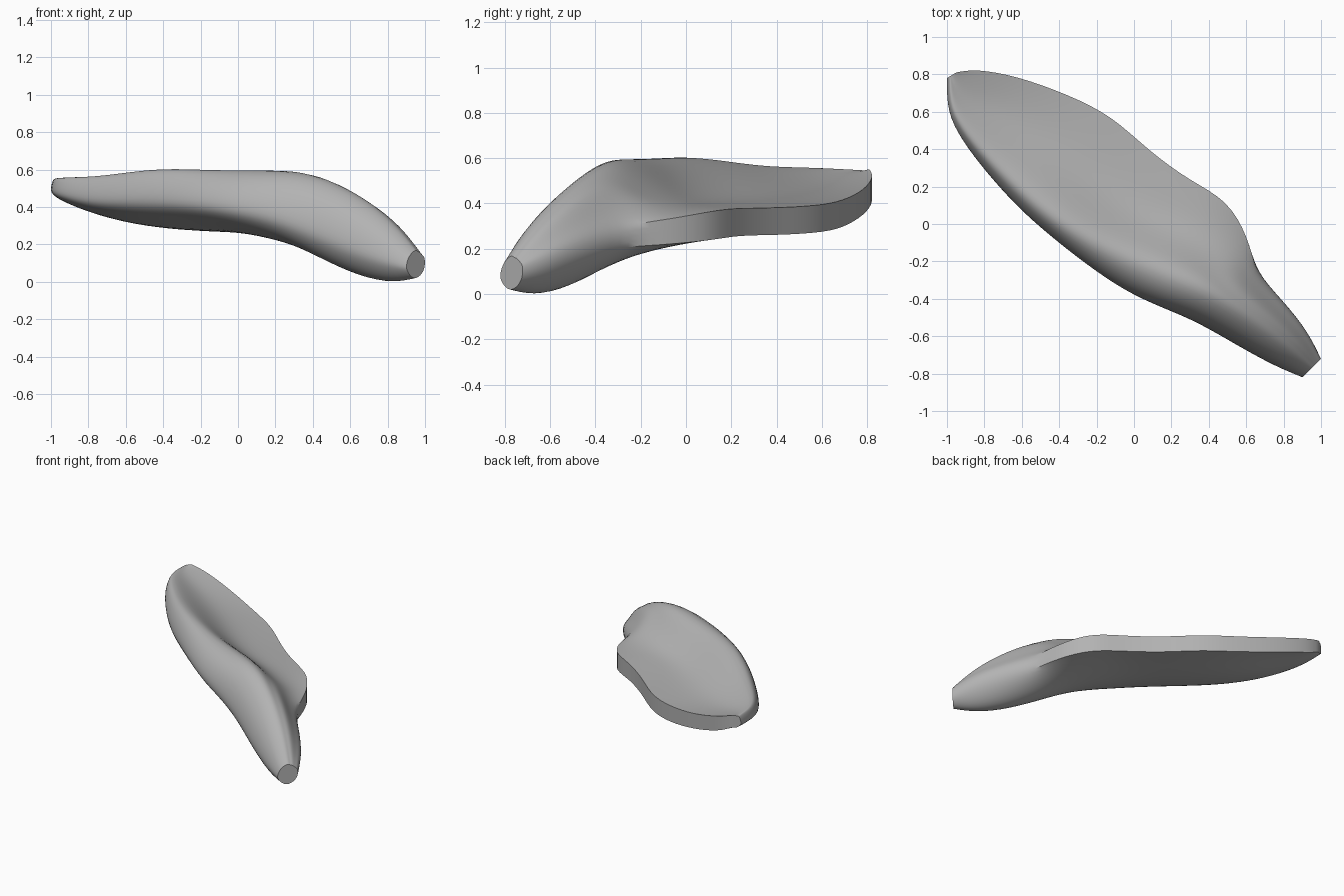
import bpy, bmesh
from mathutils import Vector

cube = bpy.data.objects.get("Cube")
if cube:
    bpy.data.objects.remove(cube)

grey = bpy.data.materials.new("plain grey")
grey.use_nodes = True
colour = (0.45, 0.45, 0.45, 1)
grey.diffuse_color = colour
grey.node_tree.nodes["Principled BSDF"].inputs["Base Color"].default_value = colour


def mix(a, b, k):
    return a + (b - a) * k


def section(left, right, crest_at, crest, floor, rim, thick, base):
    """Closed cross-section: bulging outer wall, crest, hollow floor, square rim, underside."""
    middle, rest, under = mix(base, crest, .48), 1 - crest_at, rim - thick
    profile = [
        (-.02, middle),
        (crest_at * .25, mix(middle, crest, .74)),
        (crest_at, crest + .015),
        (crest_at + rest * .24, mix(crest, floor, .5)),
        (crest_at + rest * .47, floor),
        (crest_at + rest * .75, mix(floor, rim, .65)),
        (1, rim),
        (1, under),
        (.75, mix(base, under, .3)),
        (.45, base),
        (.2, mix(base, middle, .25)),
        (.03, mix(base, middle, .65)),
    ]
    a, b = Vector(left), Vector(right)
    return [(*(a + (b - a) * w), z) for w, z in profile]


# Stations from the narrow stem end to the broad end of the hollow blade:
# left edge, right edge, crest position, crest, floor, rim, rim thickness, base
stations = [
    ((.90, -.82), (1.0, -.72), .5, .16, .16, .13, .06, .015),
    ((.75, -.76), (.93, -.57), .45, .31, .3, .2, .08, -.02),
    ((.55, -.65), (.8, -.41), .45, .45, .42, .26, .1, .01),
    ((.33, -.52), (.65, -.25), .42, .56, .5, .31, .1, .1),
    ((.15, -.45), (.61, -.07), .37, .61, .43, .33, .11, .17),
    ((-.05, -.36), (.5, .13), .29, .61, .41, .37, .13, .22),
    ((-.25, -.22), (.3, .23), .21, .61, .41, .38, .12, .26),
    ((-.45, -.06), (.08, .39), .15, .62, .42, .38, .12, .27),
    ((-.62, .09), (-.12, .58), .13, .6, .43, .39, .12, .28),
    ((-.79, .28), (-.35, .69), .11, .57, .45, .41, .12, .31),
    ((-.92, .45), (-.62, .79), .1, .56, .48, .46, .11, .37),
    ((-1.0, .6), (-.85, .83), .1, .55, .53, .52, .11, .43),
    ((-1.0, .78), (-.95, .81), .3, .535, .55, .55, .09, .46),
]

# Loft the sections into one closed skin
bm = bmesh.new()
crease = bm.edges.layers.float.new("crease_edge")
rings = [[bm.verts.new(p) for p in section(*s)] for s in stations]
count = len(rings[0])
for low, high in zip(rings, rings[1:]):
    for i in range(count):
        j = (i + 1) % count
        bm.faces.new((low[i], low[j], high[j], high[i]))
bm.faces.new(rings[0][::-1])
bm.faces.new(rings[-1])
bmesh.ops.recalc_face_normals(bm, faces=bm.faces)

# Keep the blade rim and both cut ends crisp
sharp = [(r[k], q[k]) for r, q in zip(rings[3:], rings[4:]) for k in (6, 7)]
sharp += [(r[i], r[i - 1]) for r in (rings[0], rings[-1]) for i in range(count)]
for pair in sharp:
    bm.edges.get(pair)[crease] = 1

mesh = bpy.data.meshes.new("hollow_blade")
bm.to_mesh(mesh)
bm.free()
blade = bpy.data.objects.new("hollow_blade", mesh)
bpy.context.collection.objects.link(blade)
mesh.materials.append(grey)
blade.modifiers.new("rounding", "SUBSURF").levels = 2

bpy.context.view_layer.objects.active = blade
blade.select_set(True)
bpy.ops.object.modifier_apply(modifier="rounding")
bpy.ops.object.shade_smooth_by_angle(angle=.6)
